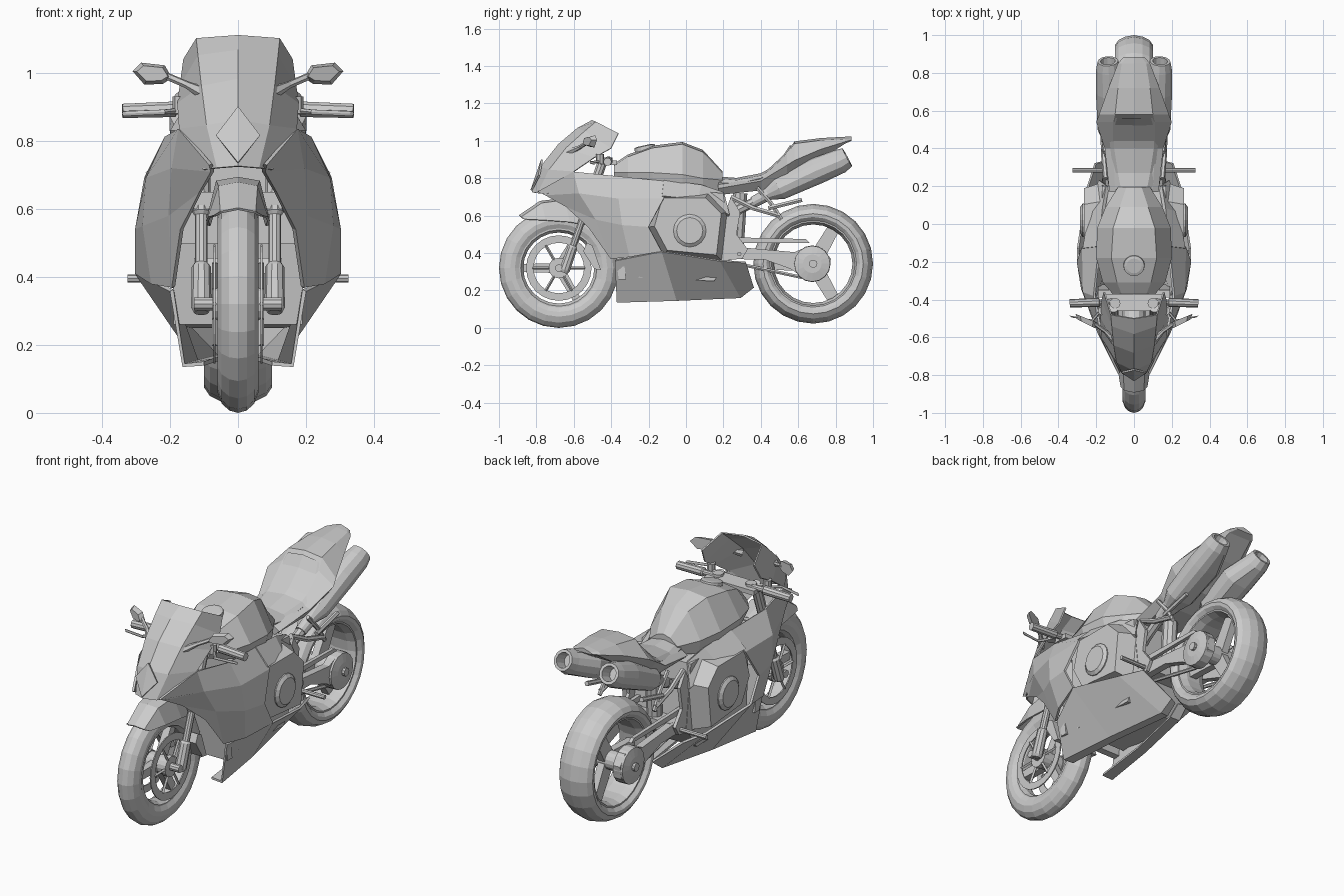
import bpy, bmesh
from math import sin, cos, pi, radians
from mathutils import Vector


def make(name, verts, faces, mirror=False, thick=0):
    me = bpy.data.meshes.new(name)
    me.from_pydata([tuple(v) for v in verts], [], faces)
    bm = bmesh.new()
    bm.from_mesh(me)
    bmesh.ops.recalc_face_normals(bm, faces=bm.faces)
    bm.to_mesh(me)
    bm.free()
    ob = bpy.data.objects.new(name, me)
    bpy.context.collection.objects.link(ob)
    if mirror:
        ob.modifiers.new("mirror", 'MIRROR').merge_threshold = 0.001
    if thick:
        s = ob.modifiers.new("shell", 'SOLIDIFY')
        s.thickness, s.offset = thick, 0
    return ob


def panel(name, rows, thick=0.012):
    """Mirrored sheet through a grid of points."""
    n = len(rows[0])
    faces = [(i*n+j, i*n+j+1, i*n+n+j+1, i*n+n+j)
             for i in range(len(rows)-1) for j in range(n-1)]
    return make(name, [p for r in rows for p in r], faces, True, thick)


def bridge(name, rings, mirror=False, loop=False):
    """Closed rings joined in order, capped unless looped."""
    n, m = len(rings[0]), len(rings)
    faces = [(i*n+j, i*n+(j+1) % n, (i+1) % m*n+(j+1) % n, (i+1) % m*n+j)
             for i in range(m if loop else m-1) for j in range(n)]
    if not loop:
        faces += [tuple(range(n)), tuple(range((m-1)*n, m*n))]
    return make(name, [p for r in rings for p in r], faces, mirror)


def loft(name, stations):
    """Body sections: y, then (half width, z) for bottom, middle and top."""
    rings = []
    for y, wb, zb, wm, zm, wt, zt in stations:
        half = [(wb, zb), (wm, zm), (wt, zt)]
        rings.append([(w, y, z) for w, z in half] + [(0, y, zt+.012)] +
                     [(-w, y, z) for w, z in reversed(half)])
    return bridge(name, rings)


def tube(name, pts, radii, sides=10, mirror=True):
    pts = [Vector(p) for p in pts]
    if not isinstance(radii, (list, tuple)):
        radii = [radii]*len(pts)
    q = (pts[1]-pts[0]).to_track_quat('Z', 'Y')
    rings = [[p + q @ Vector((r*cos(2*pi*k/sides), r*sin(2*pi*k/sides), 0))
              for k in range(sides)] for p, r in zip(pts, radii)]
    return bridge(name, rings, mirror)


def plate(name, prof, x0, x1, scale=1, mirror=True):
    """Side profile (y, z) extruded along x, optionally tapered."""
    cy = sum(p[0] for p in prof)/len(prof)
    cz = sum(p[1] for p in prof)/len(prof)
    return bridge(name, [[(x0, y, z) for y, z in prof],
                         [(x1, cy+(y-cy)*scale, cz+(z-cz)*scale) for y, z in prof]], mirror)


def spin(name, prof, y, z, seg=24, mirror=False):
    """Closed (x, r) profile revolved round an axle."""
    rings = [[(x, y+r*sin(2*pi*k/seg), z-r*cos(2*pi*k/seg)) for x, r in prof] for k in range(seg)]
    return bridge(name, rings, mirror, True)


def box(name, x0, x1, y0, y1, z0, z1, mirror=False):
    return plate(name, [(y0, z0), (y1, z0), (y1, z1), (y0, z1)], x0, x1, 1, mirror)


def wheel(name, y, z, half, rim_r, spokes, a0, w):
    spin(name+"_tire", half + [(-x, r) for x, r in reversed(half[:-1])], y, z)
    b = half[0][0]
    spin(name+"_rim", [(-b, rim_r+.008), (b, rim_r+.008), (b, rim_r-.008),
                       (b*.5, rim_r-.022), (-b*.5, rim_r-.022), (-b, rim_r-.008)], y, z)
    tube(name+"_hub", [(-b*1.1, y, z), (b*1.1, y, z)], .05, 16, False)
    for k in range(spokes):
        a = radians(a0)+2*pi*k/spokes
        u, v = Vector((cos(a), sin(a))), Vector((-sin(a), cos(a)))
        c = Vector((y, z))
        prof = [c+u*.03-v*w, c+u*(rim_r-.01)-v*w*.8, c+u*(rim_r-.01)+v*w*.8, c+u*.03+v*w]
        plate(f"{name}_spoke_{k+1}", [tuple(p) for p in prof], -.02, .02, 1, False)


# Wheels
FY, FZ, RY, RZ = -.68, .32, .68, .343
wheel("front", FY, FZ, [(.045, .212), (.057, .235), (.06, .26), (.048, .292), (.026, .313), (0, .32)], .212, 3, 60, .026)
wheel("rear", RY, RZ, [(.08, .232), (.097, .25), (.1, .268), (.083, .293), (.045, .312), (0, .32)], .232, 3, 60, .04)
spin("front_brake_disc", [(.066, .135), (.072, .135), (.072, .175), (.066, .175)], FY, FZ, 24, True)
tube("front_axle", [(-.13, FY, FZ), (.13, FY, FZ)], .02, 10, False)
tube("front_disc_carrier", [(.05, FY, FZ), (.075, FY, FZ)], .055, 16)
for k in range(6):
    a = k*pi/3
    tube(f"disc_arm_{k+1}", [(.069, FY+.05*cos(a), FZ+.05*sin(a)), (.069, FY+.14*cos(a), FZ+.14*sin(a))], .008, 4)

# Fork, calipers, steering
fork = lambda z: (.108, -.645+(z-.32)*.35, z)
tube("fork_lower", [fork(.295), fork(.31), fork(.43), fork(.44)], [.022, .03, .028, .02])
tube("fork_upper", [fork(.43), fork(.58), fork(.59), fork(.90)], [.019, .019, .027, .027])
plate("brake_caliper", [(-.53, .455), (-.50, .44), (-.455, .31), (-.49, .315), (-.55, .41)], .06, .13)
box("lower_fork_clamp", -.13, .13, -.57, -.5, .6, .65)
plate("triple_clamp", [(-.46, .875), (-.37, .87), (-.37, .895), (-.46, .90)], -.15, .15, 1, False)
tube("fork_cap", [(.1, -.42, .88), (.1, -.42, .91)], .028, 12)
tube("handlebar", [(.11, -.41, .895), (.18, -.415, .893), (.185, -.415, .893), (.34, -.42, .888)], [.016, .016, .024, .022])
tube("control_lever", [(.17, -.45, .89), (.22, -.51, .885), (.335, -.49, .88)], .008, 6)
tube("control_reservoir", [(.17, -.46, .88), (.17, -.46, .93)], .022, 8)

# Front mudguard
panel("front_fender", [
    [(0, -.89, .60), (.05, -.88, .59), (.068, -.86, .58)],
    [(0, -.78, .675), (.055, -.77, .665), (.085, -.75, .575)],
    [(0, -.66, .69), (.062, -.65, .68), (.09, -.62, .565)],
    [(0, -.53, .65), (.06, -.52, .63), (.085, -.54, .55)]], .008)

# Nose and windscreen
panel("nose_and_windscreen", [
    [(0, -.82, .725), (.06, -.79, .72), (.10, -.74, .715)],
    [(0, -.775, .86), (.09, -.73, .845), (.17, -.60, .835)],
    [(0, -.68, .98), (.105, -.64, .96), (.175, -.49, .91)],
    [(0, -.58, 1.065), (.115, -.54, 1.05), (.168, -.40, .96)],
    [(0, -.50, 1.108), (.12, -.48, 1.10), (.157, -.36, 1.04)]], .008)
make("headlight", [(0, -.827, .735), (.064, -.785, .815), (0, -.77, .90)], [(0, 1, 2)], True, .01)

# Side fairing, frame rail, belly panels converging under the engine
panel("side_fairing", [
    [(.08, -.79, .73), (.17, -.60, .835), (.21, -.38, .81), (.18, -.10, .78)],
    [(.075, -.75, .71), (.19, -.57, .72), (.265, -.36, .69), (.27, -.12, .69)],
    [(.11, -.64, .65), (.20, -.48, .58), (.275, -.34, .55), (.297, -.20, .54)],
    [(.165, -.52, .54), (.19, -.40, .37), (.25, -.30, .38), (.297, -.13, .41)]])
panel("frame_rail", [
    [(.18, -.12, .785), (.16, .08, .76), (.14, .20, .72)],
    [(.265, -.13, .70), (.23, .06, .68), (.18, .23, .60)]], .02)
panel("belly_fairing", [
    [(.195, -.38, .36), (.297, -.13, .41), (.25, .18, .36), (.205, .32, .35)],
    [(.16, -.37, .14), (.12, -.05, .15), (.06, .29, .165), (.05, .36, .22)],
    [(.10, -.37, .145), (.07, -.05, .155), (.01, .28, .17), (.01, .34, .22)]])

# Engine
plate("engine_side_cover", [(-.15, .72), (.12, .72), (.22, .62), (.19, .36), (-.12, .39), (-.2, .54)], .17, .266, .85)
tube("clutch_cover", [(.2, .02, .52), (.272, .02, .52), (.285, .02, .52)], [.088, .088, .07], 16)
plate("engine_block", [(-.28, .27), (.15, .25), (.24, .38), (.2, .72), (-.3, .76)], -.17, .17, 1, False)
plate("radiator", [(-.36, .26), (-.32, .26), (-.35, .5), (-.39, .5)], -.19, .19, 1, False)

# Fuel tank
loft("fuel_tank", [
    (-.385, .09, .80, .10, .83, .06, .865),
    (-.31, .14, .78, .165, .83, .09, .915),
    (-.18, .18, .75, .20, .83, .12, .962),
    (-.02, .17, .73, .195, .82, .11, .982),
    (.09, .14, .73, .15, .80, .075, .94),
    (.195, .07, .74, .085, .79, .04, .825)])
tube("fuel_cap", [(0, -.215, .94), (0, -.222, .972), (0, -.222, .976)], [.058, .055, .04], 16, False)

# Seat and tail
loft("seat", [
    (.14, .08, .74, .09, .78, .06, .80),
    (.27, .09, .74, .11, .77, .085, .79),
    (.40, .10, .77, .125, .80, .105, .815),
    (.49, .11, .81, .135, .85, .11, .865),
    (.56, .10, .88, .12, .93, .09, .97)])
loft("tail_cowl", [
    (.17, .09, .71, .13, .745, .10, .765),
    (.40, .12, .735, .155, .785, .11, .80),
    (.54, .14, .79, .20, .87, .11, .93),
    (.58, .13, .82, .185, .895, .10, .985),
    (.72, .09, .90, .135, .955, .085, 1.003),
    (.85, .07, .985, .085, .995, .065, 1.01),
    (.885, .045, 1.0, .055, 1.005, .04, 1.012)])

# Exhausts, swelling inwards under the tail
muffler = tube("muffler", [(.125, .36, .672), (.13, .44, .715), (.13, .50, .745), (.13, .70, .84), (.135, .82, .89),
                           (.138, .862, .912), (.138, .862, .912), (.138, .80, .883)],
               [.03, .034, .062, .072, .066, .055, .04, .036], 12)
for v in muffler.data.vertices:
    if v.co.x < .12 and .44 < v.co.y < .76:
        v.co.x -= .035
tube("exhaust_pipe", [(.10, .16, .58), (.12, .27, .625), (.13, .44, .712)], .026, 8)

# Swing arm, shock, chain parts
plate("swing_arm", [(.15, .44), (.30, .43), (.58, .405), (.65, .435), (.73, .425), (.775, .37), (.765, .30),
                    (.71, .255), (.64, .26), (.56, .315), (.42, .365), (.15, .37)], .105, .145)
tube("axle_cover", [(.1, RY-.005, RZ), (.155, RY-.005, RZ), (.165, RY-.005, RZ)], [.098, .096, .05], 16)
box("swing_arm_bridge", -.13, .13, .2, .32, .375, .43)
tube("rear_axle", [(-.18, RY, RZ), (.18, RY, RZ)], .022, 10, False)
plate("chain_guard", [(.22, .485), (.64, .475), (.66, .455), (.22, .455)], .115, .135)
tube("shock_absorber", [(0, .27, .42), (0, .29, .72)], .04, 10, False)
tube("lower_link", [(.1, .2, .36), (.1, .62, .27)], .01, 6)

# Foot rests and brackets
tube("foot_peg", [(.15, .285, .395), (.325, .285, .395)], .012, 8)
plate("heel_plate", [(.2, .36), (.3, .37), (.33, .42), (.27, .5), (.29, .62), (.24, .7), (.21, .62)], .15, .168)
tube("rear_peg_bracket", [(.15, .24, .70), (.16, .36, .64), (.165, .50, .60)], .014, 6)
tube("rear_peg_strut", [(.155, .38, .75), (.16, .46, .66), (.165, .51, .58)], .012, 6)
tube("rear_peg", [(.165, .44, .64), (.165, .62, .685)], .013, 6)

# Mirrors
mirror_shape = [(.195, .985), (.215, 1.022), (.285, 1.03), (.31, 1.005), (.275, .965), (.22, .968)]
bridge("mirror", [[(x, -.52+(x-.2)*.4, z) for x, z in mirror_shape],
                  [(.25+(x-.25)*.8, -.55+(x-.2)*.4, 1+(z-1)*.7) for x, z in mirror_shape]], True)
tube("mirror_stalk", [(.10, -.625, .94), (.15, -.57, .965), (.22, -.52, .995)], [.02, .011, .011], 6)
